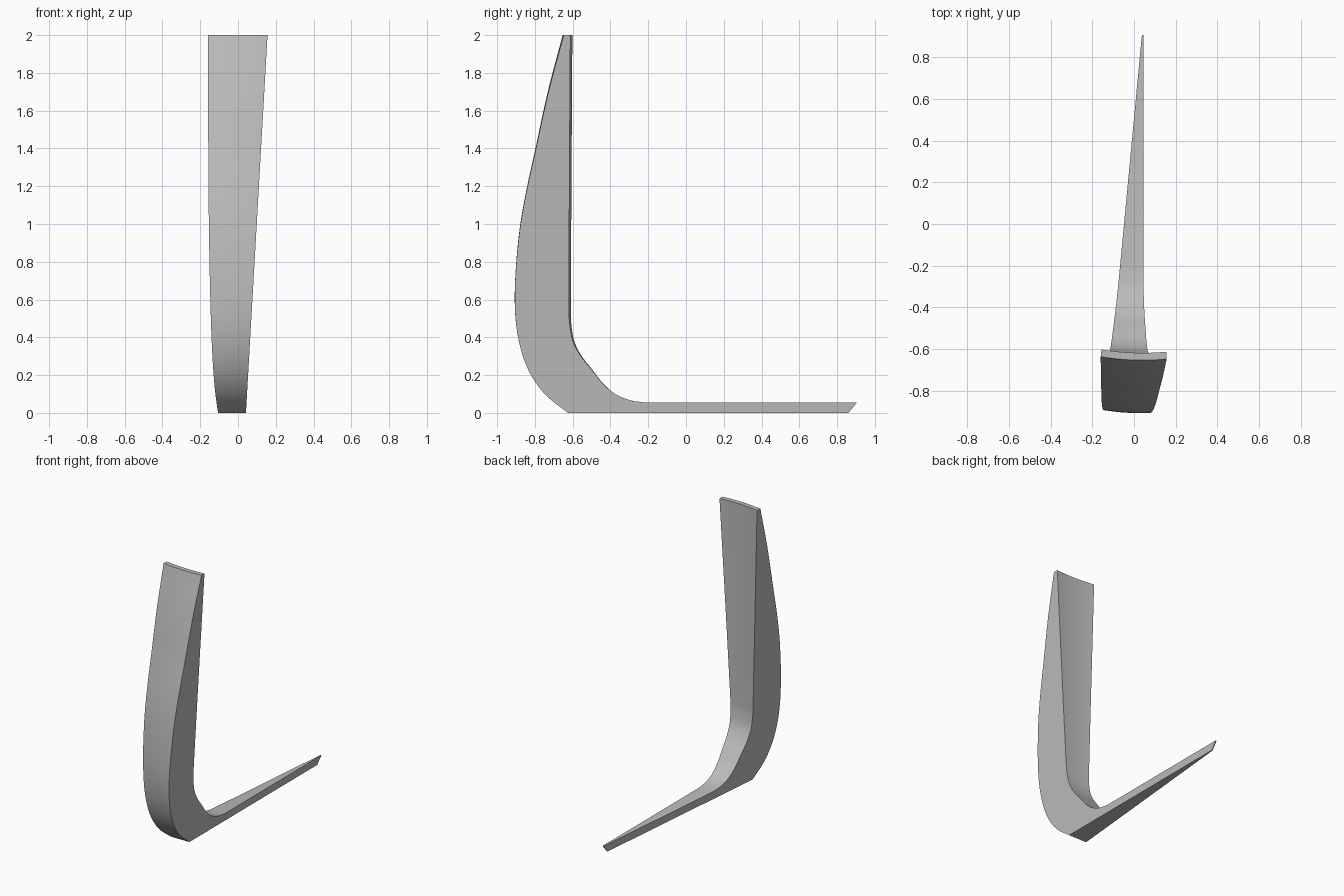
import bpy, bmesh, math
from mathutils import Vector

if "Cube" in bpy.data.objects:
    bpy.data.objects.remove(bpy.data.objects["Cube"])


def smooth_curve(pts, steps=5):
    """Catmull-Rom curve through the points."""
    p = [Vector(q) for q in pts]
    p = [2 * p[0] - p[1]] + p + [2 * p[-1] - p[-2]]
    out = []
    for a, b, c, d in zip(p, p[1:], p[2:], p[3:]):
        for i in range(steps):
            t = i / steps
            out.append(0.5 * (2 * b + (c - a) * t + (2 * a - 5 * b + 4 * c - d) * t * t
                              + (3 * b - a - 3 * c + d) * t ** 3))
    return out + [p[-2]]


# Side profile (y, z): curved outer face, then foot, then inner face
outer = smooth_curve([(-0.653, 2), (-0.732, 1.7), (-0.797, 1.4), (-0.845, 1.18),
                      (-0.88, 0.98), (-0.90, 0.78), (-0.907, 0.6), (-0.897, 0.45),
                      (-0.867, 0.31), (-0.815, 0.19), (-0.738, 0.09), (-0.625, 0)])
bend = smooth_curve([(-0.22, 0.055), (-0.30, 0.068), (-0.375, 0.10), (-0.44, 0.155),
                     (-0.50, 0.23), (-0.56, 0.305), (-0.60, 0.385), (-0.617, 0.48),
                     (-0.62, 0.56)])
profile = outer + [Vector((0.86, 0)), Vector((0.905, 0.055))] + bend
profile += [Vector((-0.62, 1.0)), Vector((-0.619, 1.5)), Vector((-0.618, 2))]


def side_x(t, y, z):
    """Tapered left and right planes, blended across the width."""
    left = -0.105 + 0.0945 * (y + 0.62) - 0.0265 * z
    right = 0.042 + 0.0572 * z
    return left + (right - left) * t


# Blade: the profile repeated across the width, slightly cupped above the foot
COLS = 8
bm = bmesh.new()
rows = []
for i in range(COLS + 1):
    row = []
    for y, z in profile:
        x = side_x(i / COLS, y, z)
        fade = min(1, max(0, (z - 0.05) / 0.5))
        y2 = y + 0.42 * (x - 0.04) ** 2 * fade
        row.append(bm.verts.new((side_x(i / COLS, y2, z), y2, z)))
    rows.append(row)
n = len(profile)
for a, b in zip(rows, rows[1:]):
    for j in range(n):
        k = (j + 1) % n
        bm.faces.new((a[j], a[k], b[k], b[j]))
bm.faces.new(rows[0])
bm.faces.new(rows[-1][::-1])
bmesh.ops.recalc_face_normals(bm, faces=bm.faces)

mesh = bpy.data.meshes.new("curved_blade")
bm.to_mesh(mesh)
bm.free()
blade = bpy.data.objects.new("curved_blade", mesh)
bpy.context.collection.objects.link(blade)

grey = bpy.data.materials.new("light grey")
grey.diffuse_color = (0.5, 0.5, 0.5, 1)
grey.use_nodes = True
grey.node_tree.nodes["Principled BSDF"].inputs["Base Color"].default_value = grey.diffuse_color
mesh.materials.append(grey)

bpy.context.view_layer.objects.active = blade
blade.select_set(True)
bpy.ops.object.shade_smooth_by_angle(angle=math.radians(30))
